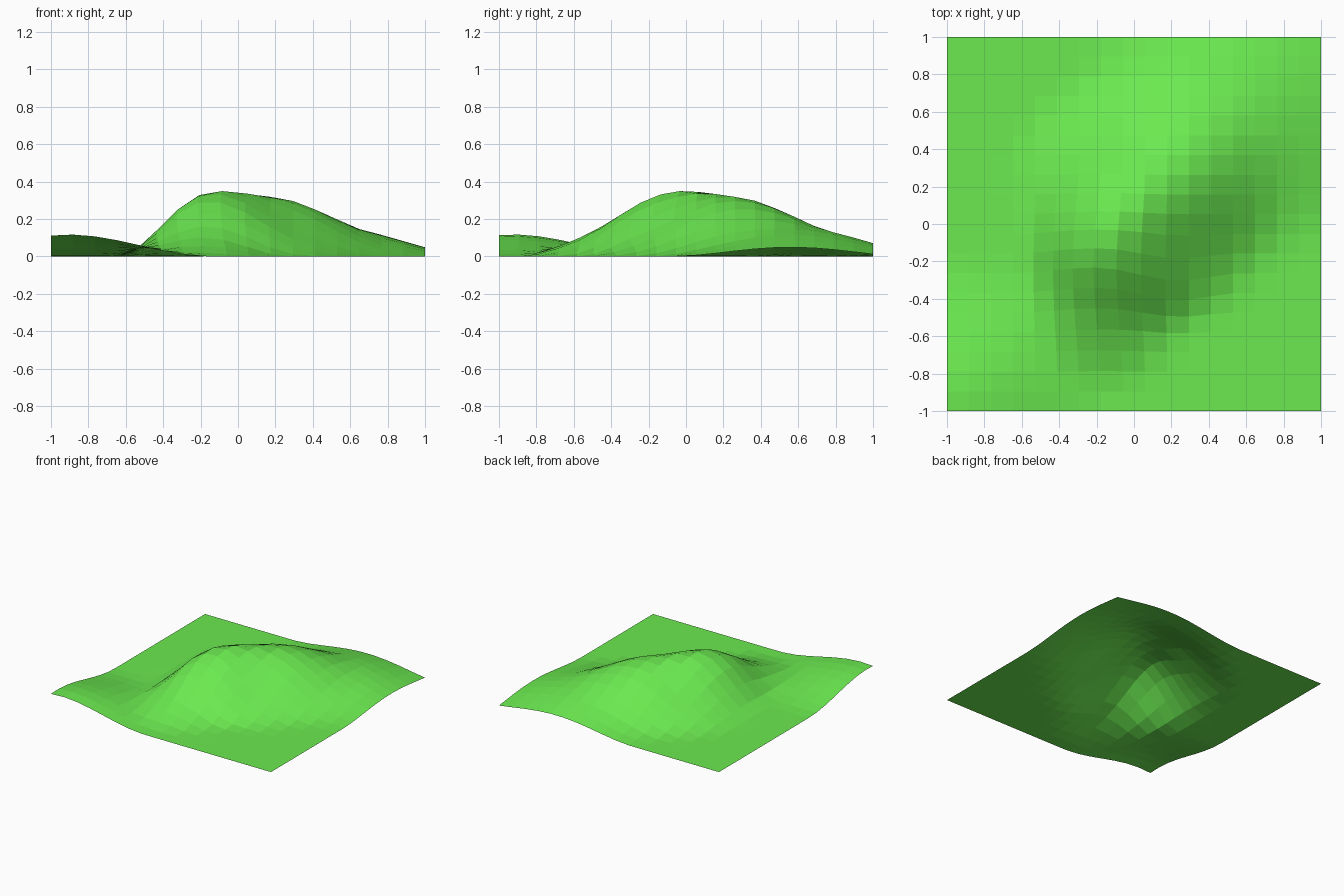
import bpy, bmesh, math

if "Cube" in bpy.data.objects:
    bpy.data.objects.remove(bpy.data.objects["Cube"])

COLS, ROWS = 17, 19


def falloff(x, y, cx, cy, rx, ry):
    """Smooth falloff: 1 at the centre, 0 at the radius."""
    t = 1 - min(1, math.hypot((x - cx) / rx, (y - cy) / ry))
    return t * t * (3 - 2 * t)


# Broad hills: centre x, y, radius x, y, height
HILLS = [
    (0.06, 0.14, 0.75, 0.75, 0.278),    # main hill
    (0.48, 0.56, 0.82, 0.82, 0.16),     # back right shoulder
    (-0.90, -0.92, 0.76, 0.76, 0.117),  # front left corner rise
]
SPUR = (-0.17, -0.26, 0.50, 0.65)       # steep spur, pulled slightly sideways
SPUR_SKIRT = (0.22, -0.30, 0.36, 0.36)

# Flat-faced grid
bm = bmesh.new()
bmesh.ops.create_grid(bm, x_segments=COLS, y_segments=ROWS, size=1)
for v in bm.verts:
    x, y = v.co.x, v.co.y
    spur = falloff(x, y, *SPUR)
    skirt = falloff(x, y, *SPUR_SKIRT)
    v.co.z = sum(h[4] * falloff(x, y, *h[:4]) for h in HILLS) + 0.198 * spur
    v.co.x += -0.04 * spur
    v.co.y += 0.03 * spur - 0.045 * skirt

mesh = bpy.data.meshes.new("hilly_ground")
bm.to_mesh(mesh)
bm.free()
ground = bpy.data.objects.new("hilly_ground", mesh)
bpy.context.collection.objects.link(ground)

# Grass green
grass = bpy.data.materials.new("grass")
grass.diffuse_color = (0.147, 0.82, 0.08, 1)
grass.use_nodes = True
grass.node_tree.nodes["Principled BSDF"].inputs["Base Color"].default_value = grass.diffuse_color
mesh.materials.append(grass)
